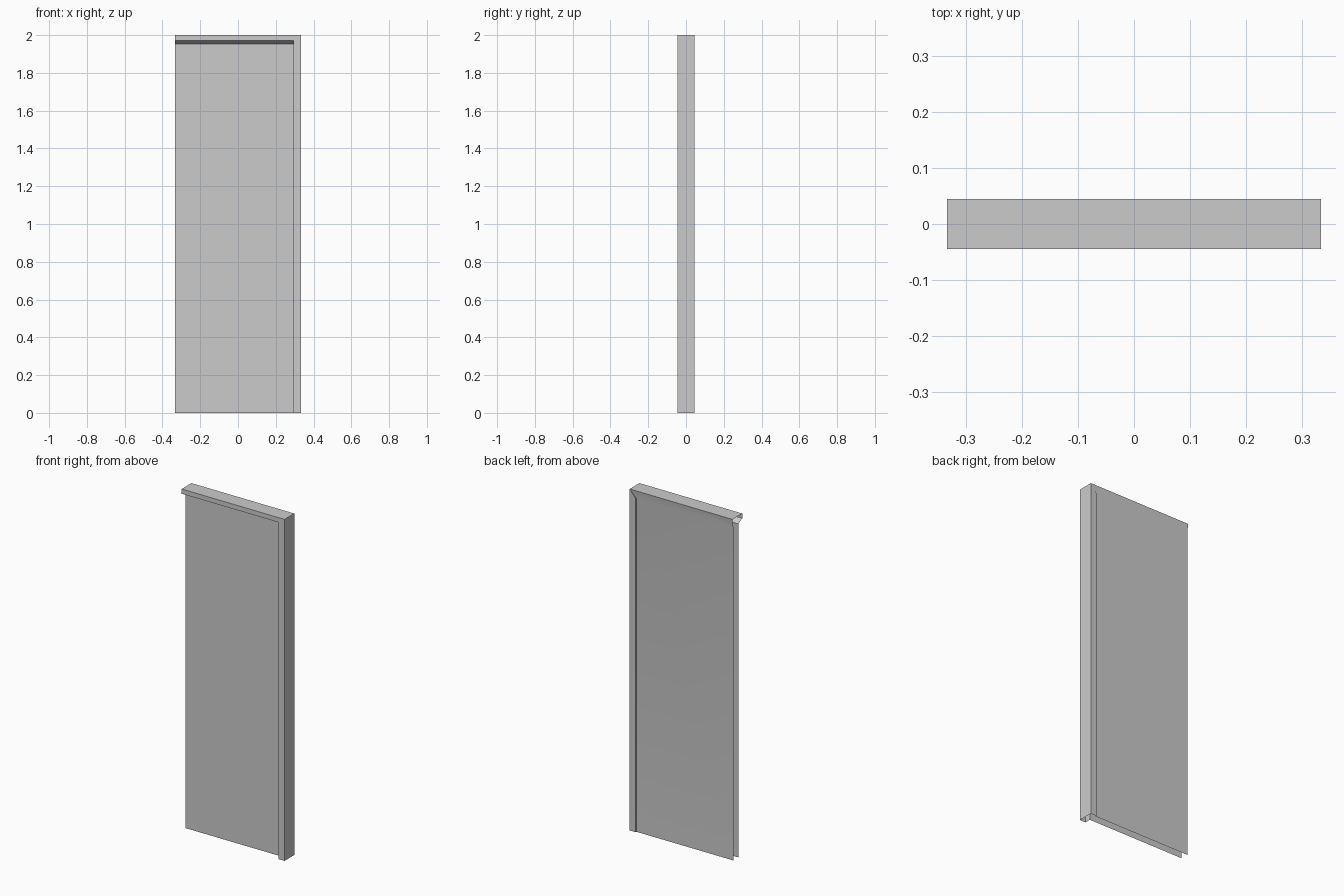
import bpy, bmesh

if "Cube" in bpy.data.objects:
    bpy.data.objects.remove(bpy.data.objects["Cube"])

W, D, H = 0.333, 0.045, 2.0      # half width, half depth, height
INNER = 0.295                    # inner edge of the side post
FRONT, BACK = -0.009, 0.038      # recessed sheet positions
LIP, FOLD = 1.972, 1.953         # sloped return under the header


def sheet(name, start, end, caps=()):
    """Open folded sheet spanning two matching rows of points."""
    bm = bmesh.new()
    a = [bm.verts.new(p) for p in start]
    b = [bm.verts.new(p) for p in end]
    for i in range(len(a) - 1):
        bm.faces.new((a[i], a[i + 1], b[i + 1], b[i]))
    for cap in caps:
        bm.faces.new([b[i] for i in cap])
    mesh = bpy.data.meshes.new(name)
    bm.to_mesh(mesh)
    bm.free()
    obj = bpy.data.objects.new(name, mesh)
    bpy.context.collection.objects.link(obj)
    bpy.ops.object.select_all(action='DESELECT')
    obj.select_set(True)
    bpy.context.view_layer.objects.active = obj
    bpy.ops.object.shade_smooth_by_angle(angle=0.5)
    return obj


# Door leaf and header: (y, z, right end) from back bottom over the top to front bottom
leaf = [(BACK, 0, INNER), (BACK, FOLD, INNER), (D, H, W), (-D, H, W),
        (-D, LIP, INNER), (FRONT, FOLD, INNER), (FRONT, 0, INNER)]
sheet("door_leaf_and_header",
      [(-W, y, z) for y, z, x in leaf],
      [(x, y, z) for y, z, x in leaf])

# Side post, mitred into the header: (x, y, top) from front return round to back step
post = [(INNER, FRONT, FOLD), (INNER, -D, LIP), (W, -D, H),
        (W, D, H), (INNER, D, FOLD), (INNER, BACK, FOLD)]
sheet("side_post",
      [(x, y, 0) for x, y, z in post],
      [(x, y, z) for x, y, z in post],
      caps=[(3, 4, 5)])
